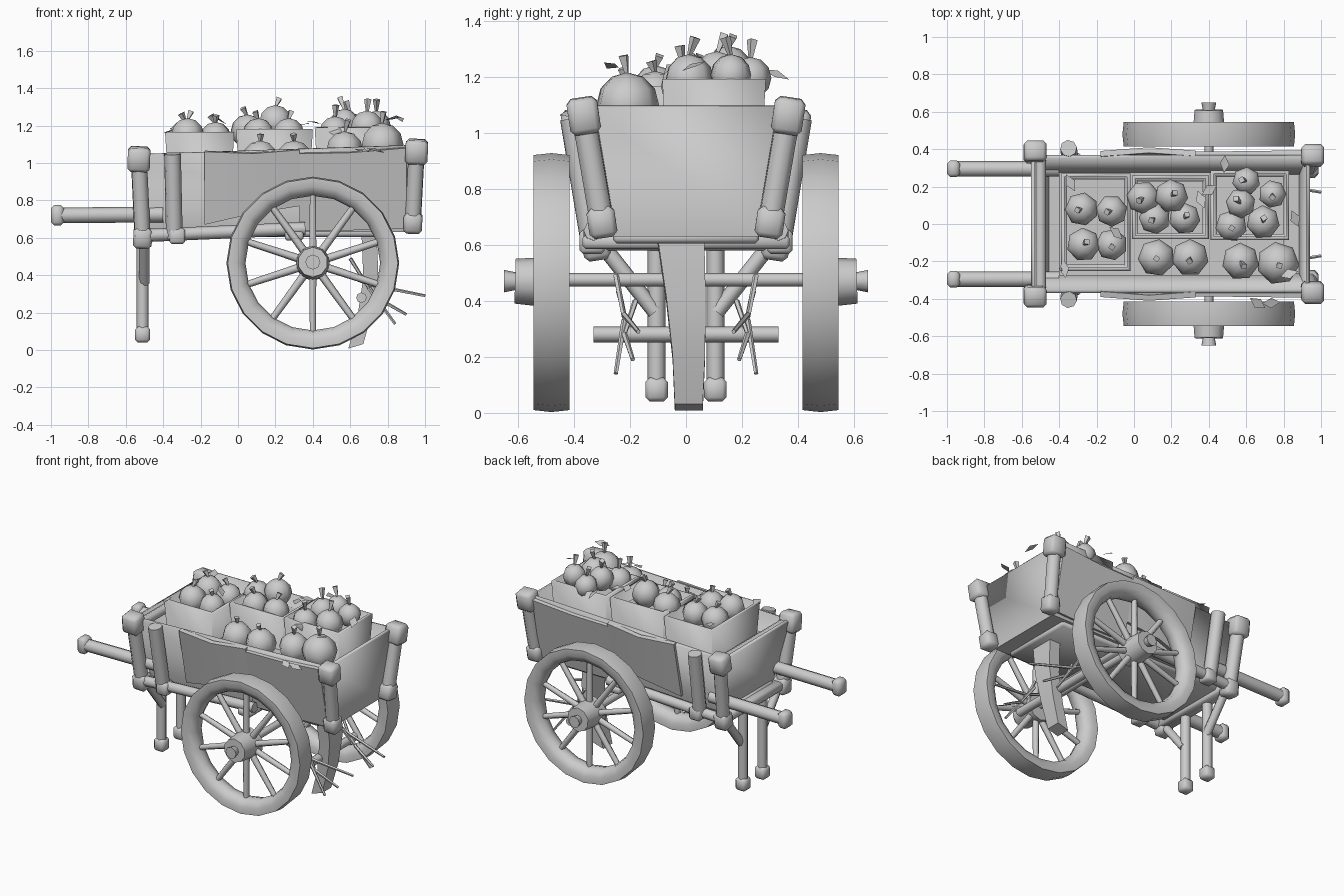
import bpy, bmesh, math, random
from mathutils import Vector, Matrix

random.seed(4)
if "Cube" in bpy.data.objects:
    bpy.data.objects.remove(bpy.data.objects["Cube"])

grey = bpy.data.materials.new("plain_grey")
grey.use_nodes = True
COLOUR = (0.6, 0.6, 0.6, 1)
grey.diffuse_color = COLOUR
grey.node_tree.nodes["Principled BSDF"].inputs["Base Color"].default_value = COLOUR


def finish(name, bm, angle=40):
    bmesh.ops.recalc_face_normals(bm, faces=bm.faces)
    mesh = bpy.data.meshes.new(name)
    bm.to_mesh(mesh)
    bm.free()
    ob = bpy.data.objects.new(name, mesh)
    bpy.context.collection.objects.link(ob)
    mesh.materials.append(grey)
    bpy.ops.object.select_all(action='DESELECT')
    ob.select_set(True)
    bpy.context.view_layer.objects.active = ob
    bpy.ops.object.shade_smooth_by_angle(angle=math.radians(angle))
    return ob


def add_beam(bm, a, b, r0, r1=None, sides=8, spin=0.0):
    """Tapered prism from a to b."""
    a, b = Vector(a), Vector(b)
    d = b - a
    turn = d.to_track_quat('Z', 'Y').to_matrix().to_4x4()
    m = Matrix.Translation((a + b) / 2) @ turn @ Matrix.Rotation(spin, 4, 'Z')
    bmesh.ops.create_cone(bm, cap_ends=True, segments=sides, radius1=r0,
                          radius2=r0 if r1 is None else r1, depth=d.length, matrix=m)


def beam(name, a, b, r0, r1=None, sides=8, spin=0.0):
    bm = bmesh.new()
    add_beam(bm, a, b, r0, r1, sides, spin)
    return finish(name, bm, 50)


def block(name, centre, size, rot=(0, 0, 0), bevel=0.012):
    bm = bmesh.new()
    bmesh.ops.create_cube(bm, size=1, matrix=Matrix.Diagonal((*size, 1)))
    if bevel:
        bmesh.ops.bevel(bm, geom=bm.edges[:], offset=bevel, segments=1, affect='EDGES')
    ob = finish(name, bm, 50)
    ob.location, ob.rotation_euler = centre, rot
    return ob


def tub(name, low, high, z0, z1, z1_end, wall):
    """Open flared box; low and high are (x0, x1, y0, y1)."""
    bm = bmesh.new()
    bmesh.ops.create_cube(bm, size=2)
    for v in bm.verts:
        top, right = v.co.z > 0, v.co.x > 0
        r = high if top else low
        z = (z1_end if right else z1) if top else z0
        v.co = (r[1 if right else 0], r[3 if v.co.y > 0 else 2], z)
    lid = max(bm.faces, key=lambda f: f.calc_center_median().z)
    bmesh.ops.delete(bm, geom=[lid], context='FACES_ONLY')
    ob = finish(name, bm, 20)
    mod = ob.modifiers.new("wall", 'SOLIDIFY')
    mod.thickness, mod.offset = wall, -1


def lathe(name, profile, centre, steps=20):
    """Closed (radius, y) profile spun round the y axis."""
    bm = bmesh.new()
    rings = []
    for i in range(steps):
        a = math.tau * i / steps
        rings.append([bm.verts.new((centre[0] + r * math.sin(a), centre[1] + y,
                                    centre[2] + r * math.cos(a))) for r, y in profile])
    n = len(profile)
    for i in range(steps):
        p, q = rings[i], rings[(i + 1) % steps]
        for j in range(n):
            bm.faces.new((p[j], p[(j + 1) % n], q[(j + 1) % n], q[j]))
    return finish(name, bm, 50)


def side_y(z):
    return 0.28 + (z - 0.63) * 0.21


# Cart body
tub("cart_body", (-0.47, 0.9, -0.28, 0.28), (-0.55, 0.94, -0.37, 0.37), 0.63, 1.04, 1.09, 0.03)
block("underside_slab", (0.15, 0, 0.625), (1.3, 0.52, 0.04))
block("front_cross_beam", (-0.5, 0, 0.61), (0.09, 0.72, 0.06))
block("rear_cross_beam", (0.3, 0, 0.61), (0.1, 0.74, 0.05))
beam("end_rail", (-0.5, -0.35, 1.01), (-0.5, 0.35, 1.01), 0.03)

for side, s in (("right", -1), ("left", 1)):
    # Corner posts with chunky caps
    for end, foot, head in (("handle", (-0.51, 0.32, 0.6), (-0.53, 0.385, 1.02)),
                            ("tail", (0.935, 0.3, 0.68), (0.955, 0.365, 1.06))):
        a = Vector((foot[0], foot[1] * s, foot[2]))
        b = Vector((head[0], head[1] * s, head[2]))
        beam(f"{end}_post_{side}", a, b, 0.045)
        lean = (-0.15 * s, 0.04, 0)
        block(f"{end}_post_cap_{side}", b, (0.12, 0.11, 0.13), lean, 0.018)
        block(f"{end}_post_base_{side}", a, (0.1, 0.1, 0.11), lean, 0.018)

    # Upright strap and lower rail
    beam(f"strap_{side}", (-0.34, 0.33 * s, 0.6), (-0.35, 0.405 * s, 1.05), 0.045)
    block(f"strap_foot_{side}", (-0.325, 0.335 * s, 0.61), (0.085, 0.09, 0.085))
    beam(f"lower_rail_{side}", (-0.55, 0.33 * s, 0.61), (0.36, 0.33 * s, 0.65), 0.035)

    # Bowed side planks
    for label, spans in (("middle_plank", ((-0.18, 0.67, 1.06), (0.08, 0.73, 1.05), (0.33, 0.77, 1.07))),
                         ("tail_plank", ((0.33, 0.64, 1.05), (0.6, 0.64, 1.055), (0.9, 0.65, 1.08)))):
        bm = bmesh.new()
        rows = []
        for i, (x, z0, z1) in enumerate(spans):
            out = 0.02 + (0.022 if i == 1 and label == "middle_plank" else 0)
            rows.append([bm.verts.new((x, s * (side_y(z) + out), z)) for z in (z0, z1)])
        for p, q in zip(rows, rows[1:]):
            bm.faces.new((p[0], q[0], q[1], p[1]))
        bmesh.ops.recalc_face_normals(bm, faces=bm.faces)
        bmesh.ops.solidify(bm, geom=bm.faces[:], thickness=0.03)
        finish(f"{label}_{side}", bm, 30)

    # Pull handles
    beam(f"handle_{side}", (-0.95, 0.295 * s, 0.72), (-0.4, 0.295 * s, 0.725), 0.042)
    block(f"handle_grip_{side}", (-0.965, 0.295 * s, 0.72), (0.07, 0.09, 0.11), bevel=0.018)

    # Prop legs with feet and diagonal braces
    beam(f"leg_{side}", (-0.51, 0.105 * s, 0.08), (-0.51, 0.105 * s, 0.62), 0.032)
    block(f"foot_{side}", (-0.51, 0.105 * s, 0.083), (0.08, 0.08, 0.085), bevel=0.015)
    beam(f"leg_brace_{side}", (-0.5, 0.11 * s, 0.36), (-0.5, 0.3 * s, 0.6), 0.028)

    # Wheel
    c = Vector((0.4, 0.48 * s, 0.465))
    lathe(f"wheel_rim_{side}", ((0.455, -0.065), (0.462, 0), (0.455, 0.065), (0.41, 0.065),
                                (0.37, 0.04), (0.36, 0), (0.37, -0.04), (0.41, -0.065)), c)
    bm = bmesh.new()
    for i in range(10):
        a = math.tau * i / 10
        d = Vector((math.sin(a), 0, math.cos(a)))
        add_beam(bm, c + d * 0.06, c + d * 0.39, 0.022, 0.018, 6)
    finish(f"wheel_spokes_{side}", bm, 65)
    beam(f"hub_{side}", (0.4, 0.43 * s, 0.465), (0.4, 0.61 * s, 0.47), 0.095, 0.08, 10)
    beam(f"axle_tip_{side}", (0.4, 0.6 * s, 0.47), (0.4, 0.65 * s, 0.47), 0.03, 0.04)

    # Bent twigs caught on the rear bar
    bm = bmesh.new()
    y = 0.22 * s
    for path in (((0.5, y + 0.02 * s, 0.43), (0.7, y, 0.35), (1.0, y - 0.05 * s, 0.29)),
                 ((0.6, y + 0.03 * s, 0.49), (0.7, y, 0.33), (0.84, y + 0.03 * s, 0.14)),
                 ((0.66, y - 0.04 * s, 0.4), (0.74, y, 0.28), (0.9, y - 0.03 * s, 0.19))):
        for p, q in zip(path, path[1:]):
            add_beam(bm, p, q, 0.011, 0.008, 5)
    finish(f"twigs_{side}", bm)

# Axle, rear bar and tail prop
beam("axle", (0.4, -0.6, 0.475), (0.4, 0.6, 0.475), 0.024)
beam("rear_bar", (0.66, -0.33, 0.28), (0.66, 0.33, 0.28), 0.028)
bm = bmesh.new()
rings = []
for x, y, z, w in ((0.7, -0.02, 0.64, 0.085), (0.71, 0, 0.4, 0.07), (0.68, 0.01, 0.2, 0.058), (0.63, 0.01, 0.02, 0.05)):
    rings.append([bm.verts.new((x + dx * 0.04, y + dy * w, z + dx * 0.012))
                  for dx, dy in ((-1, -1), (1, -1), (1, 1), (-1, 1))])
for p, q in zip(rings, rings[1:]):
    for j in range(4):
        bm.faces.new((p[j], p[(j + 1) % 4], q[(j + 1) % 4], q[j]))
bm.faces.new(rings[0])
bm.faces.new(rings[-1])
finish("tail_prop", bm)

# Crates
for i, (x0, x1, y0, y1, z) in enumerate(((-0.39, -0.02, -0.25, 0.27, 1.165),
                                         (-0.01, 0.4, -0.08, 0.26, 1.18),
                                         (0.41, 0.83, -0.085, 0.285, 1.19))):
    k = 0.03
    tub(f"crate_{i + 1}", (x0 + k, x1 - k, y0 + k, y1 - k), (x0, x1, y0, y1), 0.68, z, z, 0.025)
    block(f"crate_filling_{i + 1}", ((x0 + x1) / 2, (y0 + y1) / 2, z - 0.1),
          (x1 - x0 - 0.06, y1 - y0 - 0.06, 0.04), bevel=0)
block("loose_produce_bed", (0.2, 0, 0.8), (1.2, 0.55, 0.3), bevel=0)

# Round fruit: x, y, top height, radius
fruits = ((-0.28, 0.08, 1.23, 0.09), (-0.12, 0.07, 1.22, 0.085), (-0.27, -0.11, 1.24, 0.09),
          (-0.12, -0.11, 1.22, 0.085), (0.05, 0.14, 1.26, 0.09), (0.2, 0.15, 1.31, 0.09),
          (0.11, 0.03, 1.24, 0.085), (0.27, 0.03, 1.24, 0.085), (0.6, 0.23, 1.27, 0.075),
          (0.74, 0.16, 1.28, 0.075), (0.57, 0.11, 1.29, 0.08), (0.52, -0.01, 1.25, 0.085),
          (0.69, 0.01, 1.28, 0.09), (0.12, -0.18, 1.12, 0.1), (0.3, -0.18, 1.12, 0.1),
          (0.57, -0.2, 1.17, 0.1), (0.77, -0.21, 1.215, 0.115))
for i, (x, y, top, r) in enumerate(fruits):
    bm = bmesh.new()
    m = Matrix.Translation((x, y, top - r)) @ Matrix.Rotation(random.random() * 3, 4, 'Z')
    bmesh.ops.create_uvsphere(bm, u_segments=7, v_segments=6, radius=r, matrix=m)
    finish(f"fruit_{i + 1}", bm, 70)
    lean = Vector((random.uniform(-0.03, 0.03), random.uniform(-0.03, 0.03), 0.07 if x > 0.5 else 0.045))
    base = Vector((x, y, top - 0.01))
    beam(f"stem_{i + 1}", base, base + lean, 0.007, 0.02, 4)

# Scattered leaves: small folded diamonds
for i, (x, y, z) in enumerate(((-0.34, 0.22, 1.17), (-0.1, -0.05, 1.22), (-0.37, -0.24, 1.16), (0.36, 0.13, 1.2),
                               (0.4, 0.18, 1.21), (0.48, 0.32, 1.2), (0.86, 0.03, 1.23), (0.83, -0.27, 1.23),
                               (0.66, -0.42, 1.06), (0.73, -0.42, 1.06))):
    bm = bmesh.new()
    tip, a, end, b = [bm.verts.new(p) for p in ((0.05, 0, 0.015), (0, 0.028, 0.012), (-0.05, 0, 0), (0, -0.028, 0.012))]
    bm.faces.new((tip, a, end))
    bm.faces.new((tip, end, b))
    bmesh.ops.solidify(bm, geom=bm.faces[:], thickness=0.008)
    ob = finish(f"leaf_{i + 1}", bm)
    ob.location = (x, y, z)
    ob.rotation_euler = (random.uniform(-0.5, 0.5), random.uniform(-0.4, 0.4), random.random() * 6)
